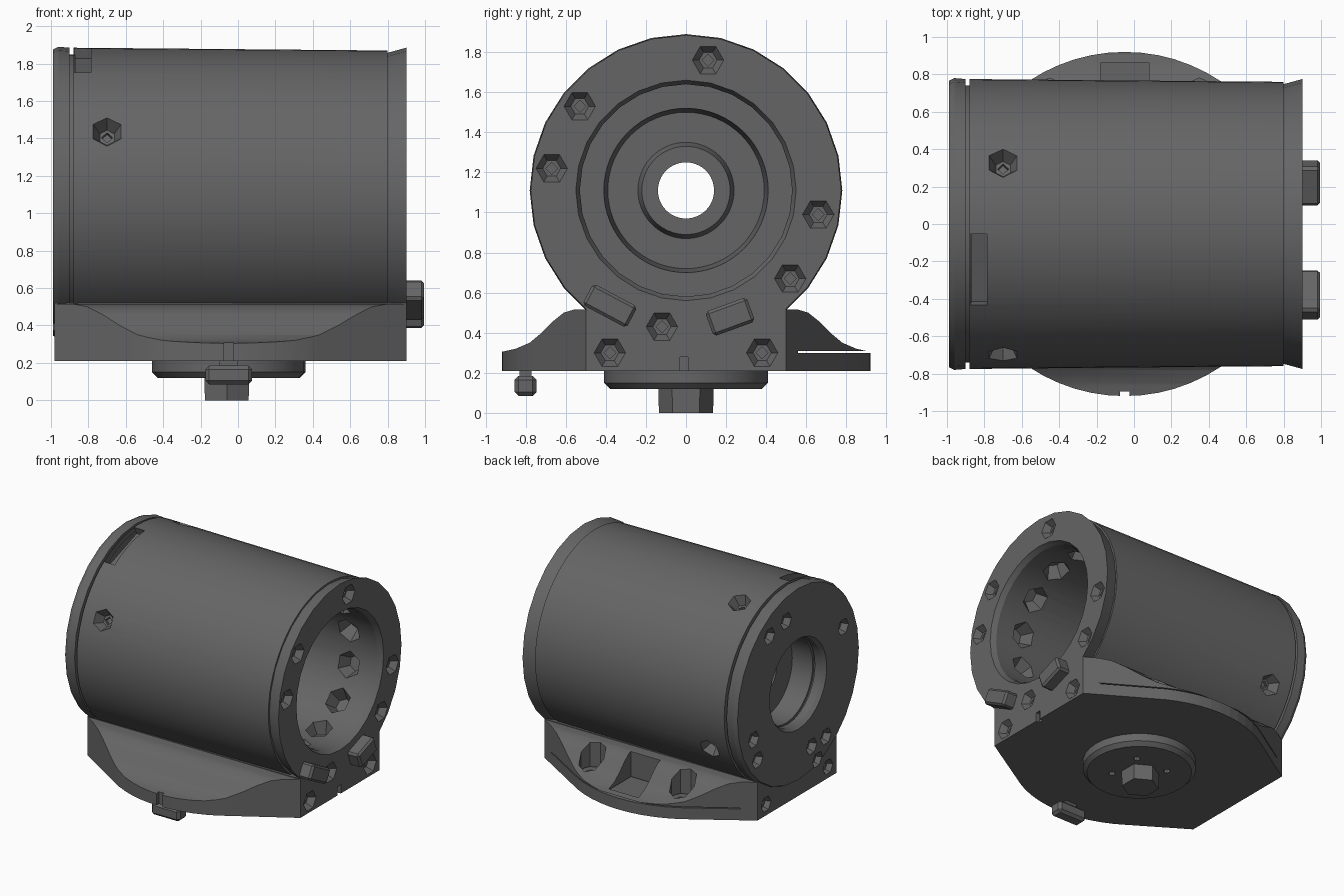
import bpy, bmesh, math
from math import cos, sin, pi, radians
from mathutils import Matrix, Vector

cube = bpy.data.objects.get("Cube")
if cube:
    bpy.data.objects.remove(cube, do_unlink=True)

grey = bpy.data.materials.new("dark_grey_metal")
grey.use_nodes = True
COLOUR = (0.13, 0.13, 0.13, 1)
grey.diffuse_color = COLOUR
bsdf = grey.node_tree.nodes["Principled BSDF"]
bsdf.inputs["Base Color"].default_value = COLOUR
bsdf.inputs["Roughness"].default_value = 0.6

AXIS = Matrix.Translation((0, 0, 1.11))      # barrel axis, along x
TURN_X = Matrix.Rotation(pi / 2, 4, 'Y')     # local z -> world x


def finish(name, bm, smooth=True):
    bmesh.ops.recalc_face_normals(bm, faces=bm.faces)
    mesh = bpy.data.meshes.new(name)
    bm.to_mesh(mesh)
    bm.free()
    mesh.materials.append(grey)
    ob = bpy.data.objects.new(name, mesh)
    bpy.context.collection.objects.link(ob)
    if smooth:
        shade(ob)
    return ob


def select(ob):
    bpy.ops.object.select_all(action='DESELECT')
    ob.select_set(True)
    bpy.context.view_layer.objects.active = ob


def shade(ob):
    select(ob)
    bpy.ops.object.shade_smooth_by_angle(angle=radians(25))


def box(name, size, at, rot_x=0, bevel=0):
    bm = bmesh.new()
    m = Matrix.Translation(at) @ Matrix.Rotation(rot_x, 4, 'X') @ Matrix.Diagonal((*size, 1))
    bmesh.ops.create_cube(bm, size=1, matrix=m)
    ob = finish(name, bm, False)
    if bevel:
        mod = ob.modifiers.new("bevel", 'BEVEL')
        mod.width, mod.segments = bevel, 1
    return ob


def cone(bm, m, r1, r2, z0, z1, n):
    """Add a frustum from local z0 to z1."""
    t = m @ Matrix.Translation((0, 0, (z0 + z1) / 2))
    bmesh.ops.create_cone(bm, cap_ends=True, segments=n, radius1=r1, radius2=r2,
                          depth=z1 - z0, matrix=t)


def drum(name, at, r1, r2, z0, z1, n):
    bm = bmesh.new()
    cone(bm, Matrix.Translation(at), r1, r2, z0, z1, n)
    return finish(name, bm)


def lathe(name, profile, n, m):
    """Revolve a closed (height, radius) loop about local z."""
    bm = bmesh.new()
    rings = [[bm.verts.new(m @ Vector((r * cos(2 * pi * i / n), r * sin(2 * pi * i / n), h)))
              for h, r in profile] for i in range(n)]
    k = len(profile)
    for i in range(n):
        a, b = rings[i], rings[(i + 1) % n]
        for j in range(k):
            bm.faces.new((a[j], b[j], b[(j + 1) % k], a[(j + 1) % k]))
    return finish(name, bm)


def cut(cutter, *targets, operation='DIFFERENCE'):
    """Apply one cutter to each target, then remove the cutter."""
    for ob in targets:
        mod = ob.modifiers.new("cut", 'BOOLEAN')
        mod.operation, mod.solver, mod.object = operation, 'EXACT', cutter
        mod.use_self = True
        select(ob)
        bpy.ops.object.modifier_apply(modifier=mod.name)
        shade(ob)
    bpy.data.objects.remove(cutter, do_unlink=True)


def screw_cutter(places, depth, r=0.08):
    """Hexagonal countersinks with square sockets; local z points outward."""
    bm = bmesh.new()
    for m in places:
        cone(bm, m, 0.045, r + 0.012, -depth, 0.02, 6)
        cone(bm, m, 0.03, 0.03, -depth - 0.025, -depth + 0.01, 4)
    return finish("screw_cutter", bm, False)


def around_barrel(x, r, degrees):
    """Frame on a cylinder about the barrel axis, local z pointing outward."""
    a = radians(degrees)
    return (AXIS @ Matrix.Translation((x, r * cos(a), r * sin(a)))
            @ Matrix.Rotation(a - pi / 2, 4, 'X'))


# Barrel housing with stepped bore and a recess behind the closed cover
barrel = lathe("barrel", [
    (-0.88, 0.775), (0.80, 0.76), (0.80, 0.53), (-0.45, 0.53),
    (-0.45, 0.41), (-0.58, 0.39), (-0.58, 0.24), (-0.52, 0.22), (-0.52, 0.14),
    (-0.70, 0.14), (-0.70, 0.34), (-0.88, 0.34)], 64, AXIS @ TURN_X)
cut(screw_cutter([around_barrel(-0.7, 0.765, a) for a in (65, 155, -25)], 0.07), barrel)
a = radians(109)
cut(box("slot_cutter", (0.09, 0.40, 0.2), (-0.83, 0.79 * cos(a), 1.11 + 0.79 * sin(a)), a - pi / 2),
    barrel)

# Ring of pockets in the bore wall near the open end
bm = bmesh.new()
for i in range(12):
    cone(bm, around_barrel(0.62, 0.53, i * 30 + 15), 0.11, 0.06, -0.03, 0.10, 6)
cut(finish("bore_pocket_cutter", bm, False), barrel)

# End covers
open_cover = lathe("open_end_cover", [
    (0.79, 0.745), (0.90, 0.775), (0.90, 0.55), (0.86, 0.53), (0.79, 0.53)], 28, AXIS @ TURN_X)
closed_cover = lathe("closed_end_cover", [
    (-0.99, 0.765), (-0.96, 0.78), (-0.90, 0.775), (-0.90, 0.34), (-0.96, 0.34), (-0.99, 0.36)],
    28, AXIS @ TURN_X)
lathe("cover_spacer", [(-0.91, 0.74), (-0.87, 0.74), (-0.87, 0.36), (-0.91, 0.36)], 48, AXIS @ TURN_X)

# Base block under the barrel
base = box("base_block", (1.88, 1.0, 0.31), (-0.04, 0, 0.365))

# Mounting flange: scooped profile trimmed to a rounded plan that tapers to the base corners
half = [(0.94, 0.21), (0.94, 0.30), (0.85, 0.32), (0.78, 0.35), (0.72, 0.40),
        (0.66, 0.46), (0.61, 0.50), (0.56, 0.515)]
profile = half + [(-y, z) for y, z in reversed(half)]
bm = bmesh.new()
face = bm.faces.new([bm.verts.new((-1, y, z)) for y, z in profile])
ext = bmesh.ops.extrude_face_region(bm, geom=[face])
bmesh.ops.translate(bm, vec=(2, 0, 0), verts=[g for g in ext["geom"] if isinstance(g, bmesh.types.BMVert)])
flange = finish("mounting_flange", bm)
plan = [(x, y) for x in (-0.98, 0.90) for y in (-0.5, 0.5)]
plan += [(-0.05 + 0.92 * cos(2 * pi * i / 64), 0.92 * sin(2 * pi * i / 64)) for i in range(64)]
bm = bmesh.new()
for z in (0.1, 0.7):
    for x, y in plan:
        bm.verts.new((x, y, z))
hull = bmesh.ops.convex_hull(bm, input=bm.verts)
bmesh.ops.delete(bm, geom=[v for v in hull["geom_interior"] if isinstance(v, bmesh.types.BMVert)],
                 context='VERTS')
cut(finish("plan_cutter", bm, False), flange, operation='INTERSECT')

# Rear pockets, rear slit and front locating groove in the flange
for x in (0.35, -0.45):
    cut(drum("pocket_cutter", (x, 0.68, 0), 0.10, 0.10, 0.30, 0.7, 8), flange)
    cut(screw_cutter([Matrix.Translation((x, 0.68, 0.30))], 0.04, 0.06), flange)
for size, at in (((0.26, 0.28, 0.3), (-0.05, 0.72, 0.45)),
                 ((2.2, 0.50, 0.008), (0, 0.81, 0.304)),
                 ((0.05, 0.06, 0.12), (-0.05, -0.92, 0.25))):
    cut(box("pocket_cutter", size, at), flange)

# Screws on the open end, shared by cover, base and flange
OPEN_SCREWS = ((0.11, 1.76), (-0.53, 1.53), (-0.67, 1.22), (0.66, 0.99), (0.52, 0.67),
               (-0.12, 0.43), (-0.38, 0.30), (0.38, 0.30))
cut(screw_cutter([Matrix.Translation((0.90, y, z)) @ TURN_X for y, z in OPEN_SCREWS], 0.05),
    open_cover, base, flange)

# Screws on the closed end
CLOSED_SCREWS = ((0.36, 1.63), (0.15, 1.67), (-0.57, 1.35), (0.56, 0.88), (0.51, 0.70),
                 (-0.17, 0.55), (-0.35, 0.56), (-0.25, 0.41), (0.39, 0.30), (-0.39, 0.30))
cut(screw_cutter([Matrix.Translation((-0.985, y, z)) @ Matrix.Rotation(-pi / 2, 4, 'Y')
                  for y, z in CLOSED_SCREWS], 0.045, 0.06), closed_cover, base, flange)

# Stop blocks and alignment notch on the open end
for y, z, w, h, tilt in ((-0.38, 0.535, 0.25, 0.12, -28), (0.22, 0.48, 0.22, 0.13, 20)):
    box("stop_block", (0.11, w, h), (0.94, y, z), radians(tilt), 0.015)
cut(box("notch_cutter", (0.06, 0.04, 0.16), (0.90, -0.01, 0.20)), base, flange)

# Pivot disc, its screw holes and the hexagonal bolt underneath
pivot = lathe("pivot_disc", [(0.22, 0.41), (0.15, 0.41), (0.12, 0.38), (0.12, 0.05), (0.22, 0.05)],
              32, Matrix.Translation((-0.05, 0, 0)))
for i in range(4):
    t = pi / 4 + i * pi / 2
    at = (-0.05 + 0.2 * cos(t), 0.2 * sin(t), 0)
    cut(drum("hole_cutter", at, 0.025, 0.025, 0.1, 0.16, 8), pivot)
drum("pivot_bolt", (-0.06, 0, 0), 0.135, 0.14, 0.0, 0.18, 6)

# Stop peg under the front edge
box("peg_stem", (0.10, 0.06, 0.10), (-0.05, -0.80, 0.18))
box("stop_peg", (0.25, 0.11, 0.10), (-0.05, -0.80, 0.135), 0, 0.02)
